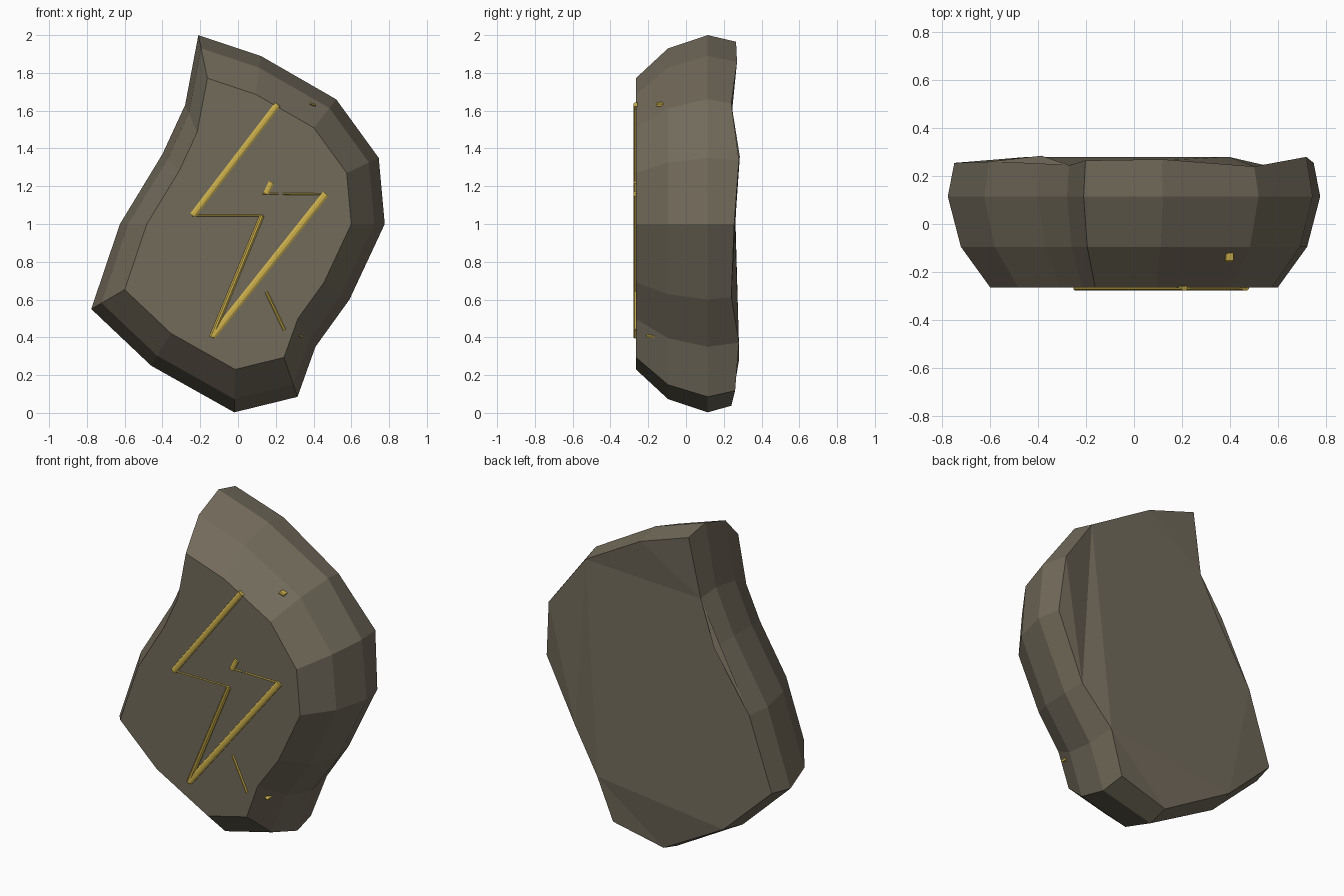
import bpy, bmesh, math
from mathutils import Vector

if "Cube" in bpy.data.objects:
    bpy.data.objects.remove(bpy.data.objects["Cube"])


def material(name, rgb):
    m = bpy.data.materials.new(name)
    m.diffuse_color = (*rgb, 1)
    m.use_nodes = True
    m.node_tree.nodes["Principled BSDF"].inputs["Base Color"].default_value = m.diffuse_color
    return m


stone_mat = material("grey brown stone", (0.17, 0.147, 0.105))
gold_mat = material("gold", (0.60, 0.43, 0.07))


def add_object(name, bm, mat):
    bmesh.ops.recalc_face_normals(bm, faces=bm.faces)
    me = bpy.data.meshes.new(name)
    bm.to_mesh(me)
    bm.free()
    me.materials.append(mat)
    ob = bpy.data.objects.new(name, me)
    bpy.context.collection.objects.link(ob)
    return ob


# Stone slab: widest outline (x, z, y of the uneven back rim), scaled into four rings
outline = [(-0.21, 2.0, 0.265), (0.12, 1.89, 0.27), (0.52, 1.66, 0.24), (0.745, 1.35, 0.28),
           (0.777, 1.0, 0.255), (0.59, 0.60, 0.24), (0.41, 0.35, 0.28), (0.315, 0.085, 0.26),
           (-0.02, 0.003, 0.24), (-0.46, 0.25, 0.28), (-0.777, 0.55, 0.255), (-0.625, 1.0, 0.26),
           (-0.40, 1.37, 0.285), (-0.28, 1.63, 0.245)]
bm = bmesh.new()
rings = []
for scale, y in ((0.772, -0.265), (0.93, -0.095), (1.0, 0.115), (0.965, None)):
    rings.append([bm.verts.new((x * scale, back if y is None else y, 1 + (z - 1) * scale))
                  for x, z, back in outline])
n = len(outline)
for a, b in zip(rings, rings[1:]):
    for i in range(n):
        j = (i + 1) % n
        bm.faces.new((a[i], a[j], b[j], b[i]))
bm.faces.new(rings[0])
back_cap = bm.faces.new(rings[-1])
bmesh.ops.triangulate(bm, faces=[back_cap])
add_object("stone_slab", bm, stone_mat)


# Gold inlay: bars with a bevelled front
def bar(name, a, b, width, y0=-0.258, y1=-0.278):
    p, q = Vector((a[0], 0, a[1])), Vector((b[0], 0, b[1]))
    d = (q - p).normalized()
    side = Vector((-d.z, 0, d.x)) * width / 2
    bm = bmesh.new()
    ends = []
    for c in (p, q):
        ends.append([bm.verts.new(c + side * s + Vector((0, y, 0)))
                     for s, y in ((-1, y0), (-1, y1 + 0.006), (-0.4, y1),
                                  (0.4, y1), (1, y1 + 0.006), (1, y0))])
    for i in range(6):
        j = (i + 1) % 6
        bm.faces.new((ends[0][i], ends[0][j], ends[1][j], ends[1][i]))
    bm.faces.new(ends[0])
    bm.faces.new(ends[1])
    add_object(name, bm, gold_mat)


# Lightning bolt outline
bar("bolt_upper_left", (0.21, 1.633), (-0.24, 1.045), 0.034)
bar("bolt_left_ledge", (-0.24, 1.045), (0.13, 1.045), 0.008, y1=-0.272)
bar("bolt_lower_left", (0.127, 1.045), (-0.14, 0.40), 0.026)
bar("bolt_lower_right", (-0.135, 0.405), (0.465, 1.16), 0.036)
bar("bolt_right_ledge", (0.465, 1.157), (0.235, 1.16), 0.01, y1=-0.272)
bar("bolt_ledge_tip", (0.215, 1.16), (0.13, 1.16), 0.01, y1=-0.272)
bar("bolt_inner_stub", (0.148, 1.16), (0.178, 1.222), 0.03)
# Small crack and flecks on the bevel
bar("lower_crack", (0.15, 0.64), (0.245, 0.44), 0.017, y1=-0.272)
bar("upper_fleck", (0.382, 1.638), (0.412, 1.628), 0.014, -0.12, -0.158)
bar("lower_fleck", (0.326, 0.41), (0.343, 0.402), 0.012, -0.17, -0.21)
